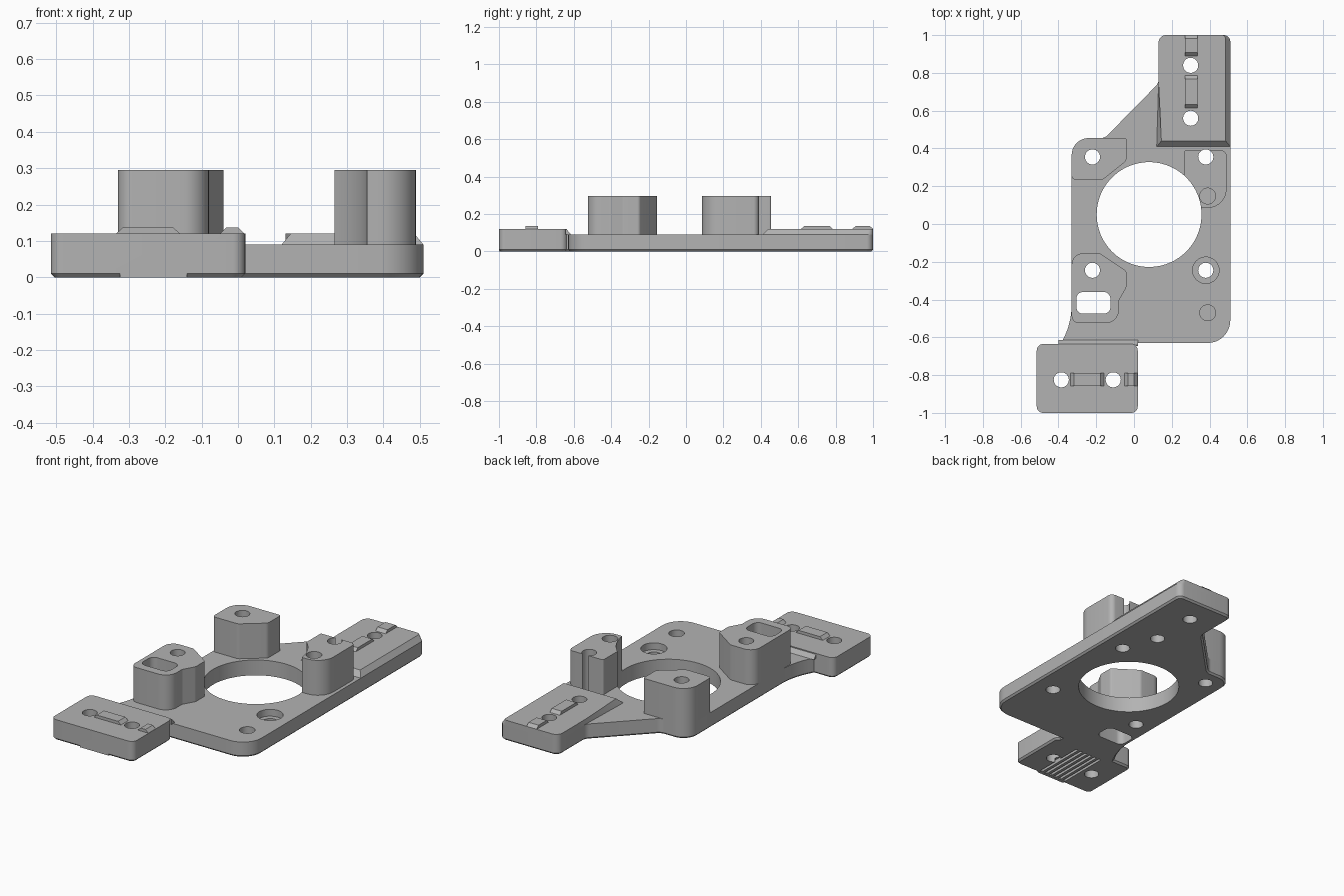
import bpy, bmesh, math
from mathutils import Vector

if "Cube" in bpy.data.objects:
    bpy.data.objects.remove(bpy.data.objects["Cube"], do_unlink=True)

grey = bpy.data.materials.new("plain grey")
grey.use_nodes = True
COLOUR = (0.45, 0.45, 0.45, 1)
grey.diffuse_color = COLOUR
grey.node_tree.nodes["Principled BSDF"].inputs["Base Color"].default_value = COLOUR


def fillet(corners, steps=8):
    """Closed outline from (x, y, radius) corners, counter-clockwise."""
    loop, n = [], len(corners)
    for i, (x, y, r) in enumerate(corners):
        p = Vector((x, y))
        if not r:
            loop.append(p)
            continue
        a = (Vector(corners[i - 1][:2]) - p).normalized()
        b = (Vector(corners[(i + 1) % n][:2]) - p).normalized()
        half = a.angle(b) / 2
        centre = p + (a + b).normalized() * r / math.sin(half)
        start = p + a * r / math.tan(half) - centre
        end = p + b * r / math.tan(half) - centre
        sweep = math.atan2(start.x * end.y - start.y * end.x, start.dot(end))
        for k in range(steps + 1):
            t = sweep * k / steps
            c, s = math.cos(t), math.sin(t)
            loop.append(centre + Vector((c * start.x - s * start.y, s * start.x + c * start.y)))
    return loop


def inset(loop, d):
    out = []
    for i, p in enumerate(loop):
        e1 = (p - loop[i - 1]).normalized()
        e2 = (loop[(i + 1) % len(loop)] - p).normalized()
        n1, n2 = Vector((-e1.y, e1.x)), Vector((-e2.y, e2.x))
        out.append(p + (n1 + n2) * d / (1 + n1.dot(n2)))
    return out


def loft(name, layers):
    """Solid through (outline, height) layers, capped at both ends."""
    bm = bmesh.new()
    rings = [[bm.verts.new((p[0], p[1], z)) for p in loop] for loop, z in layers]
    n = len(rings[0])
    for low, high in zip(rings, rings[1:]):
        for i in range(n):
            j = (i + 1) % n
            bm.faces.new((low[i], low[j], high[j], high[i]))
    bm.faces.new(rings[0][::-1])
    bm.faces.new(rings[-1])
    bmesh.ops.recalc_face_normals(bm, faces=bm.faces)
    mesh = bpy.data.meshes.new(name)
    bm.to_mesh(mesh)
    bm.free()
    mesh.materials.append(grey)
    ob = bpy.data.objects.new(name, mesh)
    bpy.context.collection.objects.link(ob)
    return ob


def prism(name, corners, z0, z1, chamfer=0):
    loop = fillet(corners)
    layers = [(loop, z0), (loop, z1)]
    if chamfer:
        layers = [(inset(loop, chamfer), z0), (loop, z0 + chamfer), (loop, z1)]
    return loft(name, layers)


def rect(x0, x1, y0, y1, r=0):
    return [(x0, y0, r), (x1, y0, r), (x1, y1, r), (x0, y1, r)]


def cylinder(x, y, r, z0, z1, sides=32):
    ring = [(x + r * math.cos(math.tau * k / sides), y + r * math.sin(math.tau * k / sides))
            for k in range(sides)]
    return loft("cutter", [(ring, z0), (ring, z1)])


def boolean(ob, tool, operation):
    mod = ob.modifiers.new("boolean", "BOOLEAN")
    mod.operation, mod.object, mod.solver = operation, tool, "EXACT"
    bpy.context.view_layer.update()
    graph = bpy.context.evaluated_depsgraph_get()
    mesh = bpy.data.meshes.new_from_object(ob.evaluated_get(graph))
    ob.modifiers.clear()
    ob.data = mesh


def overlaps(a, b):
    def span(ob, k):
        vals = [v.co[k] for v in ob.data.vertices]
        return min(vals), max(vals)
    return all(span(a, k)[0] < span(b, k)[1] and span(b, k)[0] < span(a, k)[1] for k in range(3))


BASE, PAD, TOP = 0.09, 0.12, 0.295

# Base plate, joined with the front pad and its lip
plate = prism("base_plate", [
    (0, -0.72, 0), (0, -0.63, 0), (0.51, -0.63, 0.12), (0.51, 1, 0.035), (0.13, 1, 0.04),
    (0.13, 0.745, 0.05), (-0.155, 0.455, 0.05), (-0.33, 0.455, 0.09),
    (-0.33, -0.52, 0.4), (-0.4, -0.66, 0), (-0.4, -0.72, 0)], 0, BASE, 0.01)
front_pad = prism("front_pad", rect(-0.515, 0.02, -1, -0.635, 0.035), 0, PAD, 0.01)
lip = prism("front_lip", rect(-0.325, -0.14, -1, -0.95), 0, 0.025)
for part in (front_pad, lip):
    boolean(plate, part, "UNION")
    bpy.data.objects.remove(part, do_unlink=True)

# Sloped step behind the front pad
step_low = [(-0.4, -0.645), (0.02, -0.645), (0.02, -0.615), (-0.4, -0.615)]
step_high = [(x, min(y, -0.64)) for x, y in step_low]
step = loft("front_pad_step", [(step_low, BASE), (step_high, PAD)])

# Back pad with sloped sides
pad_low = [(0.12, 0.41, 0), (0.51, 0.41, 0), (0.51, 1, 0.035), (0.13, 1, 0.04), (0.13, 0.745, 0)]
pad_high = [(0.145, 0.44, 0), (0.485, 0.44, 0), (0.485, 1, 0.02), (0.13, 1, 0.04), (0.13, 0.745, 0)]
back_pad = loft("back_pad", [(fillet(pad_low), BASE), (fillet(pad_high), PAD)])

# Standing posts
back_left_post = prism("back_right_post", [
    (-0.33, 0.235, 0.02), (-0.165, 0.235, 0.03), (-0.04, 0.335, 0.03),
    (-0.04, 0.455, 0.01), (-0.33, 0.455, 0.09)], BASE, TOP)
front_post = prism("front_right_post", [
    (-0.33, -0.525, 0.04), (-0.08, -0.525, 0.07), (-0.08, -0.405, 0.03), (-0.04, -0.335, 0.03),
    (-0.04, -0.25, 0.02), (-0.18, -0.155, 0.03), (-0.33, -0.155, 0.06)], BASE, TOP)
side_post = prism("back_left_post", [
    (0.265, 0.085, 0), (0.49, 0.085, 0.1), (0.49, 0.39, 0.03), (0.265, 0.39, 0.01)], BASE, TOP)
parts = [plate, step, back_pad, back_left_post, front_post, side_post]


# Locating ridges with sloped ends
def ridge(name, x0, x1, y0, y1):
    s = 0.018
    along_x = name.startswith("front")
    dx, dy = (s, 0) if along_x else (0, s)
    low = [c[:2] for c in rect(x0, x1, y0, y1)]
    high = [c[:2] for c in rect(x0 + dx, x1 - dx, y0 + dy, y1 - dy)]
    loft(name, [(low, PAD), (high, PAD + 0.017)])


ridge("back_long_ridge", 0.27, 0.335, 0.615, 0.785)
ridge("back_short_ridge", 0.27, 0.335, 0.89, 1)
ridge("front_long_ridge", -0.335, -0.16, -0.858, -0.79)
ridge("front_short_ridge", -0.05, 0.018, -0.858, -0.79)

# Openings: centre bore, screw holes, counterbore, blind holes, slot, grooves
cutters = [cylinder(0.08, 0.05, 0.2775, -0.1, 0.5, 96)]
for x, y in [(0.3, 0.84), (0.3, 0.56), (-0.385, -0.825), (-0.11, -0.825),
             (-0.22, 0.355), (0.38, 0.355), (-0.22, -0.245), (0.38, -0.245)]:
    cutters.append(cylinder(x, y, 0.04, -0.1, 0.5))
cutters.append(cylinder(0.38, -0.245, 0.07, 0.05, 0.5))
cutters.append(cylinder(0.39, -0.47, 0.042, 0.03, 0.5))
cutters.append(cylinder(0.39, 0.148, 0.042, 0.2, 0.5))
cutters.append(prism("cutter", rect(-0.305, -0.125, -0.475, -0.36, 0.035), -0.1, 0.5))
for i in range(6):
    x = -0.315 + i * 0.033
    cutters.append(prism("cutter", rect(x - 0.008, x + 0.008, -0.98, -0.67), -0.1, 0.025))
for cutter in cutters:
    cutter.hide_render = True
    for part in parts:
        if overlaps(part, cutter):
            boolean(part, cutter, "DIFFERENCE")
    bpy.data.objects.remove(cutter, do_unlink=True)

# Smooth curved walls, crisp edges
bpy.ops.object.select_all(action="DESELECT")
for ob in bpy.context.collection.objects:
    if ob.type == "MESH" and grey.name in ob.data.materials:
        ob.select_set(True)
        bpy.context.view_layer.objects.active = ob
bpy.ops.object.shade_smooth_by_angle(angle=math.radians(30))
